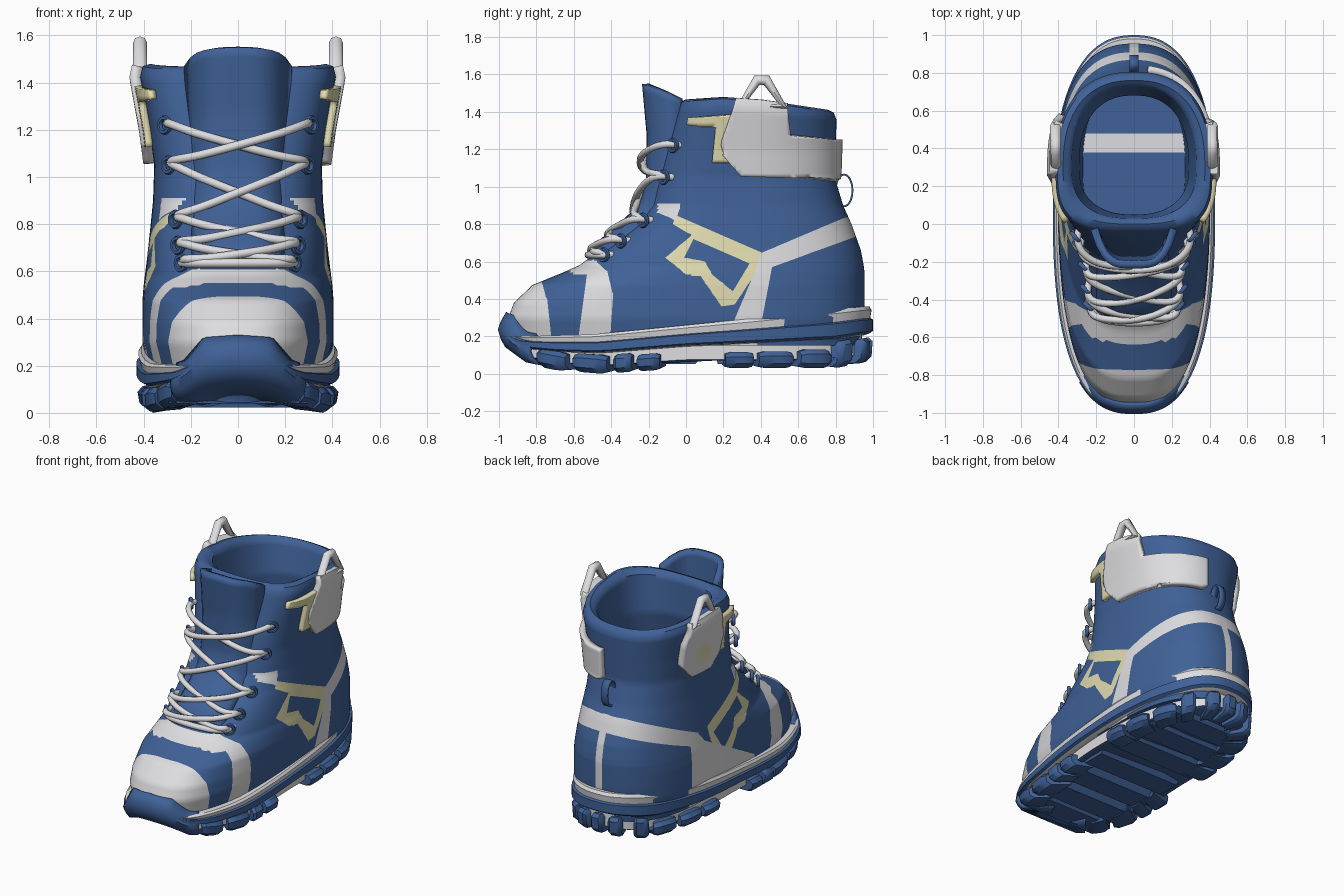
import bpy, bmesh, math
from mathutils import Vector

if "Cube" in bpy.data.objects:
    bpy.data.objects.remove(bpy.data.objects["Cube"], do_unlink=True)


def material(name, rgb):
    m = bpy.data.materials.new(name)
    m.use_nodes = True
    m.diffuse_color = (*rgb, 1)
    m.node_tree.nodes["Principled BSDF"].inputs["Base Color"].default_value = (*rgb, 1)
    return m


MATS = [material("blue", (.05, .12, .31)), material("light_grey", (.73, .73, .75)),
        material("pale_yellow", (.76, .72, .43))]
BLUE, GREY, YELLOW = range(3)


def lerp_table(table, v):
    for (a, p), (b, q) in zip(table, table[1:]):
        if v <= b:
            return p + (q - p) * max(0, (v - a) / (b - a))
    return table[-1][1]


def inside(poly, c):
    hit = False
    for (a, b), (d, e) in zip(poly, poly[1:] + poly[:1]):
        if (b > c.z) != (e > c.z) and c.y < a + (c.z - b) * (d - a) / (e - b):
            hit = not hit
    return hit


def smooth(ob, angle=50):
    bpy.ops.object.select_all(action='DESELECT')
    ob.select_set(True)
    bpy.context.view_layer.objects.active = ob
    bpy.ops.object.shade_smooth_by_angle(angle=math.radians(angle))


def finish(name, bm, rule=None, mat=BLUE, angle=50):
    bmesh.ops.recalc_face_normals(bm, faces=bm.faces)
    bm.normal_update()
    for f in bm.faces:
        f.material_index = rule(f) if rule else mat
    me = bpy.data.meshes.new(name)
    bm.to_mesh(me)
    bm.free()
    ob = bpy.data.objects.new(name, me)
    bpy.context.collection.objects.link(ob)
    for m in MATS:
        me.materials.append(m)
    smooth(ob, angle)
    return ob


def thicken(ob, amount, offset):
    mod = ob.modifiers.new("thickness", 'SOLIDIFY')
    mod.thickness, mod.offset = amount, offset


def loft(rings, closed=True, caps=True):
    bm = bmesh.new()
    rows = [[bm.verts.new(p) for p in r] for r in rings]
    n = len(rows[0])
    for a, b in zip(rows, rows[1:]):
        for i in range(n if closed else n - 1):
            j = (i + 1) % n
            bm.faces.new((a[i], a[j], b[j], b[i]))
    if caps:
        bm.faces.new(rows[0])
        bm.faces.new(rows[-1])
    return bm


def oval(t, yf, yb, hw, n, yc):
    c, s = math.cos(t), math.sin(t)
    n = 2.4 if s > 0 else n
    r = (abs(c) ** n + abs(s) ** n) ** (-1 / n)
    return hw * r * c, yc + r * s * ((yb - yc) if s > 0 else (yc - yf))


def turn(count):
    return [2 * math.pi * i / count for i in range(count)]


def tube(name, pts, r, mat, cyclic=False, kind='NURBS'):
    cu = bpy.data.curves.new(name, 'CURVE')
    cu.dimensions = '3D'
    cu.bevel_depth, cu.bevel_resolution, cu.resolution_u = r, 2, 6
    cu.use_fill_caps = True
    sp = cu.splines.new(kind)
    sp.points.add(len(pts) - 1)
    for p, co in zip(sp.points, pts):
        p.co = (*co, 1)
    sp.use_cyclic_u = cyclic
    sp.use_endpoint_u = not cyclic
    cu.materials.append(MATS[mat])
    ob = bpy.data.objects.new(name, cu)
    bpy.context.collection.objects.link(ob)
    smooth_target = ob
    bpy.ops.object.select_all(action='DESELECT')
    smooth_target.select_set(True)
    bpy.context.view_layer.objects.active = smooth_target
    bpy.ops.object.convert(target='MESH')
    smooth(bpy.context.object, 60)


# Upper: z, front y, back y, half width, front squareness; up the outside, down the inside
levels = [(.15, -.93, .93, .38, 2.6), (.3, -.95, .95, .405, 2.8), (.38, -.92, .955, .405, 2.8),
          (.475, -.82, .955, .405, 2.8), (.54, -.66, .955, .4, 2.7), (.58, -.57, .95, .395, 2.6),
          (.66, -.46, .935, .385, 2.8), (.8, -.27, .885, .37, 3), (.9, -.19, .84, .36, 3.2),
          (1.05, -.15, .795, .355, 3.3), (1.2, -.11, .8, .375, 3.3), (1.4, -.05, .805, .415, 3.3),
          (1.44, -.03, .79, .405, 3.3), (1.45, 0, .76, .375, 3), (1.42, .03, .73, .33, 2.6),
          (1.2, .05, .68, .29, 2.4), (.8, -.05, .72, .28, 2.4), (.55, -.15, .74, .27, 2.4)]
rim_lift = [(-.1, .01), (.2, .03), (.4, .015), (.8, -.045)]
rings = []
for a, b in zip(levels, levels[1:]):
    steps = max(1, round((Vector(a[:2]) - Vector(b[:2])).length / .024))
    for k in range(steps):
        z, yf, yb, hw, n = [p + (q - p) * k / steps for p, q in zip(a, b)]
        ring = []
        for t in turn(140):
            x, y = oval(t, yf, yb, hw, n, .3)
            lift = lerp_table(rim_lift, y) * min(1, max(0, (z - 1.2) / .22))
            ring.append((x, y, z + lift))
        rings.append(ring)

# Colour areas as y-z outlines; the heel band and badge differ from side to side
toe_cap = [(-1.1, .1), (-.71, .1), (-.74, .38), (-.79, .56), (-1.1, .56)]
toe_strap = [(-.585, .12), (-.41, .12), (-.39, .42), (-.42, .545), (-.49, .61), (-.56, .61), (-.64, .56),
             (-.6, .53), (-.53, .53)]
heel_band = {1: [(1, .85), (.85, .835), (.4, .645), (.37, .55), (.2, .15), (.38, .15), (.46, .57), (.9, .73),
                 (1, .75)],
             -1: [(1, .85), (.85, .835), (.42, .645), (.36, .57), (-.2, .26), (-.2, .15), (.5, .15), (.5, .58),
                  (.9, .73), (1, .75)]}
eye_patch = [(-.15, .91), (-.03, .91), (-.05, .82), (-.15, .86)]
outer = [(-.06, .85), (.4, .65), (.38, .55), (.26, .37), (.19, .36), (.08, .52), (0, .53), (-.11, .62),
         (.03, .74), (-.07, .8)]
hole = [(.04, .72), (.34, .59), (.25, .44), (.14, .53), (.1, .6), (-.01, .62)]
badge = {s: [[(y - (.08 if s < 0 else 0), z) for y, z in p] for p in (outer, hole)] for s in (1, -1)}
collar_mark = [(.02, 1.33), (.02, 1.37), (.27, 1.39), (.27, 1.13), (.14, 1.13), (.16, 1.32)]
long_panel = [(.28, 1.5), (.19, 1.25), (.2, 1.17), (.29, 1.06), (.6, 1.05), (.79, 1.03), (.82, 1.25),
              (.55, 1.28), (.52, 1.5)]
drop_panel = [(.28, 1.5), (.2, 1.25), (.22, 1.14), (.3, 1.06), (.48, 1.06), (.57, 1.16), (.57, 1.3), (.51, 1.5)]


def upper_colour(f):
    c = f.calc_center_median()
    side = 1 if c.x > 0 else -1
    if f.normal.dot(Vector((c.x, c.y - .35, 0))) < 0:
        return BLUE
    if any(inside(p, c) for p in (toe_cap, toe_strap, eye_patch, heel_band[side])):
        return GREY
    if c.y > .8 and abs(c.x) < .025 and c.z < .8:
        return GREY
    yellow, blue = badge[side]
    return YELLOW if inside(yellow, c) and not inside(blue, c) else BLUE


def cut(bm, co, normal, near):
    faces = [f for f in bm.faces if near(f.calc_center_median())]
    edges = {e for f in faces for e in f.edges}
    verts = {v for f in faces for v in f.verts}
    bmesh.ops.bisect_plane(bm, geom=faces + list(edges) + list(verts), plane_co=co, plane_no=normal, dist=.0005)


# Cut the surface along every colour outline so the borders are crisp
bm = loft(rings)
for side, polys in ((0, [toe_cap, toe_strap, eye_patch, collar_mark]), (1, [heel_band[1], *badge[1], long_panel]),
                    (-1, [heel_band[-1], *badge[-1], drop_panel])):
    for poly in polys:
        for (a, b), (c, d) in zip(poly, poly[1:] + poly[:1]):
            cut(bm, (0, a, b), (0, b - d, c - a), lambda p: p.x * side >= 0
                and min(a, c) - .03 < p.y < max(a, c) + .03 and min(b, d) - .03 < p.z < max(b, d) + .03)
for x in (-.025, .025):
    cut(bm, (x, 0, 0), (1, 0, 0), lambda p: abs(p.x) < .07 and p.y > .78 and p.z < .85)
upper = finish("upper", bm, upper_colour)


def patch(name, poly, side, thickness, rule):
    bm = bmesh.new()
    bm.from_mesh(upper.data)
    out = []
    for f in bm.faces:
        c = f.calc_center_median()
        if f.normal.x * side < .12 or c.x * side < 0 or f.normal.z > .5 or not inside(poly, c):
            out.append(f)
    bmesh.ops.delete(bm, geom=out, context='FACES')
    ob = finish(name, bm, rule)
    # Point the patch outward before thickening it
    if sum(p.normal.x for p in ob.data.polygons) * side < 0:
        ob.data.flip_normals()
    thicken(ob, thickness, 1)


def drop_colour(f):
    c = f.calc_center_median()
    return YELLOW if math.hypot(c.y - .4, c.z - 1.2) < .07 else GREY


# Collar panels, raised marks and pull tabs
patch("long_collar_panel", long_panel, 1, .04, lambda f: GREY)
patch("drop_collar_panel", drop_panel, -1, .045, drop_colour)
for side in (1, -1):
    patch("collar_mark", collar_mark, side, .03, lambda f: YELLOW)
    x = side * .415
    tube("pull_tab", [(x, .29, 1.43), (x, .38, 1.57), (x, .43, 1.57), (x, .52, 1.43)], .029, GREY, True, 'POLY')

# Tongue, curling back at its edges
tongue_line = [(.6, -.5), (.68, -.45), (.8, -.31), (.88, -.23), (1, -.195), (1.25, -.19), (1.53, -.215)]
rows = []
for k in range(25):
    row = []
    for i in range(17):
        u = i / 8 - 1
        z = .6 + .93 * k / 24
        y = lerp_table(tongue_line, z) + abs(u) ** 4 * (.06 + .13 * k / 24)
        row.append((u * (.18 + .03 * k / 24), y, z + .02 * (1 - u * u) - .06 * abs(u) ** 6 * k / 24))
    rows.append(row)
thicken(finish("tongue", loft(rows, False, False)), .04, 0)

# Sole: stacked rings between a top line and a bottom line
top_line = [(-1, .25), (-.9, .2), (-.5, .21), (0, .26), (.4, .3), (.95, .36), (1, .36)]
low_line = [(-1, .2), (-.85, .09), (-.7, .06), (-.45, .04), (0, .07), (.8, .07), (1, .11)]
SOLE = (-.97, .97, .4, 2.6, .1)


def sole_point(t, grow, f=None, dz=0):
    yf, yb, hw, n, yc = SOLE
    x, y = oval(t, yf - grow, yb + grow, hw + grow, n, yc)
    low = lerp_table(low_line, y)
    return x, y, low + dz if f is None else lerp_table(top_line, y) * (1 - f) + low * f


bands = [(-.08, 0), (.01, 0), (.022, .08), (.015, .25), (.03, .28), (.03, .52), (.01, .57), (-.03, .6), (-.03, .97),
         (-.05, 1)]
bm = loft([[sole_point(t, g, f) for t in turn(96)] for g, f in bands])
bm.faces.index_update()
finish("sole", bm, lambda f: BLUE if f.index // 96 in (3, 4, 5, 8, 9) else GREY, angle=35)


# Tread lugs around the rim
def side_angle(y):
    yf, yb, hw, n, yc = SOLE
    n = 2.4 if y > yc else n
    u = (y - yc) / ((yb - yc) if y > yc else (yc - yf))
    return math.atan2(u, (1 - abs(u) ** n) ** (1 / n))


def lug(t0, t1, height):
    ts = [t0 + (t1 - t0) * i / 5 for i in range(6)]
    section = [(-.13, -.025), (-.01, -.04), (.022, -.015), (.028, height - .025), (.005, height), (-.13, height)]
    rows = []
    for i, t in enumerate(ts):
        end = .015 if i in (0, 5) else 0
        rows.append([sole_point(t, g - end, None, dz * (1 - end * 12)) for g, dz in section])
    finish("tread_lug", loft(rows), angle=40)


for a, b, h in [(-.79, -.64, .06), (-.6, -.42, .06), (-.385, -.29, .06), (-.26, -.14, .05), (.21, .36, .045),
                (.39, .57, .05), (.61, .77, .06), (.8, .88, .1)]:
    t0, t1 = side_angle(a), side_angle(b)
    lug(t0, t1, h)
    lug(math.pi - t1, math.pi - t0, h)
for mid in (-.3, 0, .3):
    lug(math.pi / 2 + mid - .1, math.pi / 2 + mid + .1, .09)

# Ridges across the underside
for y in (-.68, -.46, -.24, -.02, .26, .48, .7):
    w = .8 * SOLE[2] * math.cos(side_angle(y)) ** .3
    z = lerp_table(low_line, y)
    sec = [(-.1, .02), (-.09, -.018), (.07, -.018), (.1, .02)]
    finish("tread_ridge", loft([[(s * w, y + dy, z + dz) for dy, dz in sec] for s in (-1, 1)]), angle=30)

# Toe bumper, wrapping under the toe
rows = []
for f, grow in ((0, -.2), (0, -.01), (.15, .01), (.4, .025), (.7, .01), (1, -.018)):
    row = []
    for i in range(33):
        x, y, low = sole_point(-math.pi / 2 + (i / 16 - 1) * .66, grow)
        high = lerp_table([(0, .325), (.14, .315), (.22, .22), (.36, .17)], abs(x))
        row.append((x, y, low - .02 + (high - low + .02) * f))
    rows.append(row)
thicken(finish("toe_bumper", loft(rows, False, False)), .022, 0)

# Eyelets and crossed laces: eyelet x, y, z
eyes = [(.31, -.06, 1.22), (.295, -.11, 1.05), (.265, -.22, .82), (.255, -.34, .71), (.24, -.43, .635)]
for side in (1, -1):
    for x, y, z in eyes:
        bpy.ops.mesh.primitive_torus_add(major_radius=.03, minor_radius=.012, major_segments=16, minor_segments=6,
                                         location=(side * x, y - .01, z), rotation=(math.pi / 2, 0, side * .8))
        ring = bpy.context.object
        ring.name = "eyelet"
        ring.data.materials.append(MATS[BLUE])
        smooth(ring, 60)
    for (x, y, z), (x2, y2, z2) in zip(eyes, eyes[1:]):
        za, zm, zb = [z + (z2 - z) * k for k in (.15, .5, .85)]
        ya, ym, yb = [lerp_table(tongue_line, v) - .035 for v in (za, zm, zb)]
        tube("lace", [(side * (x - .02), y + .04, z), (side * (x + .01), y - .05, z + .02), (side * x * .72, ya, za),
                      (0, ym - .012 - .015 * side, zm), (-side * x2 * .72, yb, zb),
                      (-side * (x2 + .01), y2 - .05, z2 + .02), (-side * (x2 - .02), y2 + .04, z2)], .019, GREY)
x, y, z = eyes[-1]
tube("bottom_lace", [(-x, y + .04, z), (-x, y - .06, z), (-.1, -.525, z), (.1, -.525, z), (x, y - .06, z),
                     (x, y + .04, z)], .02, GREY)

# Heel pull loop
rows = [[(x, .845 + .045 * math.cos(t), .98 + .085 * math.sin(t)) for t in turn(24)] for x in (-.025, .025)]
thicken(finish("heel_loop", loft(rows, True, False)), .01, 0)
